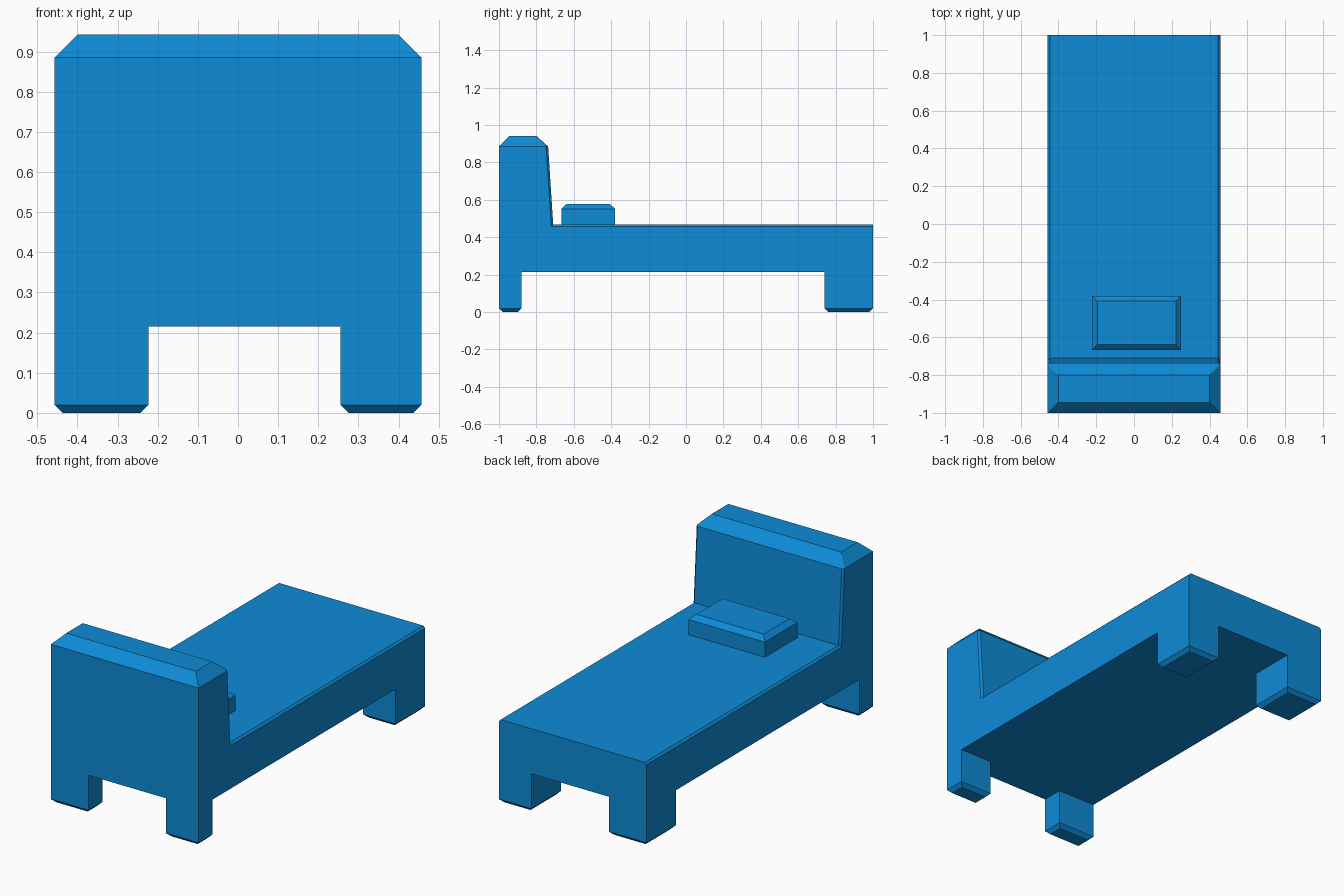
import bpy
import bmesh

if "Cube" in bpy.data.objects:
    bpy.data.objects.remove(bpy.data.objects["Cube"])

W = 0.457  # half width of the bed

blue = bpy.data.materials.new("blue")
blue.diffuse_color = (0.004, 0.26, 0.68, 1)
blue.use_nodes = True
blue.node_tree.nodes["Principled BSDF"].inputs["Base Color"].default_value = blue.diffuse_color


def finish(name, bm):
    bmesh.ops.recalc_face_normals(bm, faces=bm.faces)
    mesh = bpy.data.meshes.new(name)
    bm.to_mesh(mesh)
    bm.free()
    mesh.materials.append(blue)
    obj = bpy.data.objects.new(name, mesh)
    bpy.context.collection.objects.link(obj)
    return obj


def chamfered_block(name, x, y, z_open, z_edge, z_end, inset):
    """Block open where it meets the frame, with a chamfered free end."""
    bm = bmesh.new()
    rings = []
    for z, d in ((z_open, 0), (z_edge, 0), (z_end, inset)):
        x0, x1, y0, y1 = x[0] + d, x[1] - d, y[0] + d, y[1] - d
        rings.append([bm.verts.new((px, py, z)) for px, py in
                      ((x0, y0), (x1, y0), (x1, y1), (x0, y1))])
    for a, b in zip(rings, rings[1:]):
        for i in range(4):
            j = (i + 1) % 4
            bm.faces.new((a[i], a[j], b[j], b[i]))
    cap = bm.faces.new(rings[-1])
    obj = finish(name, bm)
    # the shell is open, so make sure the cap looks away from the frame
    if obj.data.polygons[-1].normal.z * (z_end - z_open) < 0:
        obj.data.flip_normals()
    return obj


# Frame and headboard: side profile pushed across the width
profile = [(-1, .215), (1, .215), (1, .467), (-.71, .467), (-.737, .885), (-1, .885)]
bm = bmesh.new()
side = bm.faces.new([bm.verts.new((-W, y, z)) for y, z in profile])
out = bmesh.ops.extrude_face_region(bm, geom=[side], use_keep_orig=True)
moved = [g for g in out["geom"] if isinstance(g, bmesh.types.BMVert)]
bmesh.ops.translate(bm, verts=moved, vec=(2 * W, 0, 0))
bmesh.ops.recalc_face_normals(bm, faces=bm.faces)


# Thin chamfer along the mattress sides and the headboard's inner edges
def is_soft(e):
    a, b = (v.co for v in e.verts)
    lengthwise = abs(a.x - b.x) < 1e-4
    return (lengthwise and min(a.z, b.z) > .46 and max(a.y, b.y) > -.72)


bmesh.ops.bevel(bm, geom=[e for e in bm.edges if is_soft(e)], offset=.011,
                segments=1, affect='EDGES', clamp_overlap=True)

# Sloped cap on top of the headboard
bm.faces.ensure_lookup_table()
top = max(bm.faces, key=lambda f: f.calc_center_median().z)
out = bmesh.ops.extrude_face_region(bm, geom=[top])
cap = [g for g in out["geom"] if isinstance(g, bmesh.types.BMVert)]
if top.is_valid:
    bmesh.ops.delete(bm, geom=[top], context='FACES_ONLY')
for v in cap:
    v.co = (.4 if v.co.x > 0 else -.4, -.945 if v.co.y < -.9 else -.8, .942)
bmesh.ops.remove_doubles(bm, verts=cap, dist=1e-4)
finish("bed_frame", bm)

# Legs: the left pair is slightly wider, the foot-end pair deeper
for end, y in (("head", (-1, -.88)), ("foot", (.74, 1))):
    for hand, x in (("left", (-W, -.223)), ("right", (.255, W))):
        chamfered_block(f"{end}_leg_{hand}", x, y, .215, .02, 0, .02)

# Pillow
chamfered_block("pillow", (-.222, .25), (-.666, -.38), .467, .552, .578, .028)
